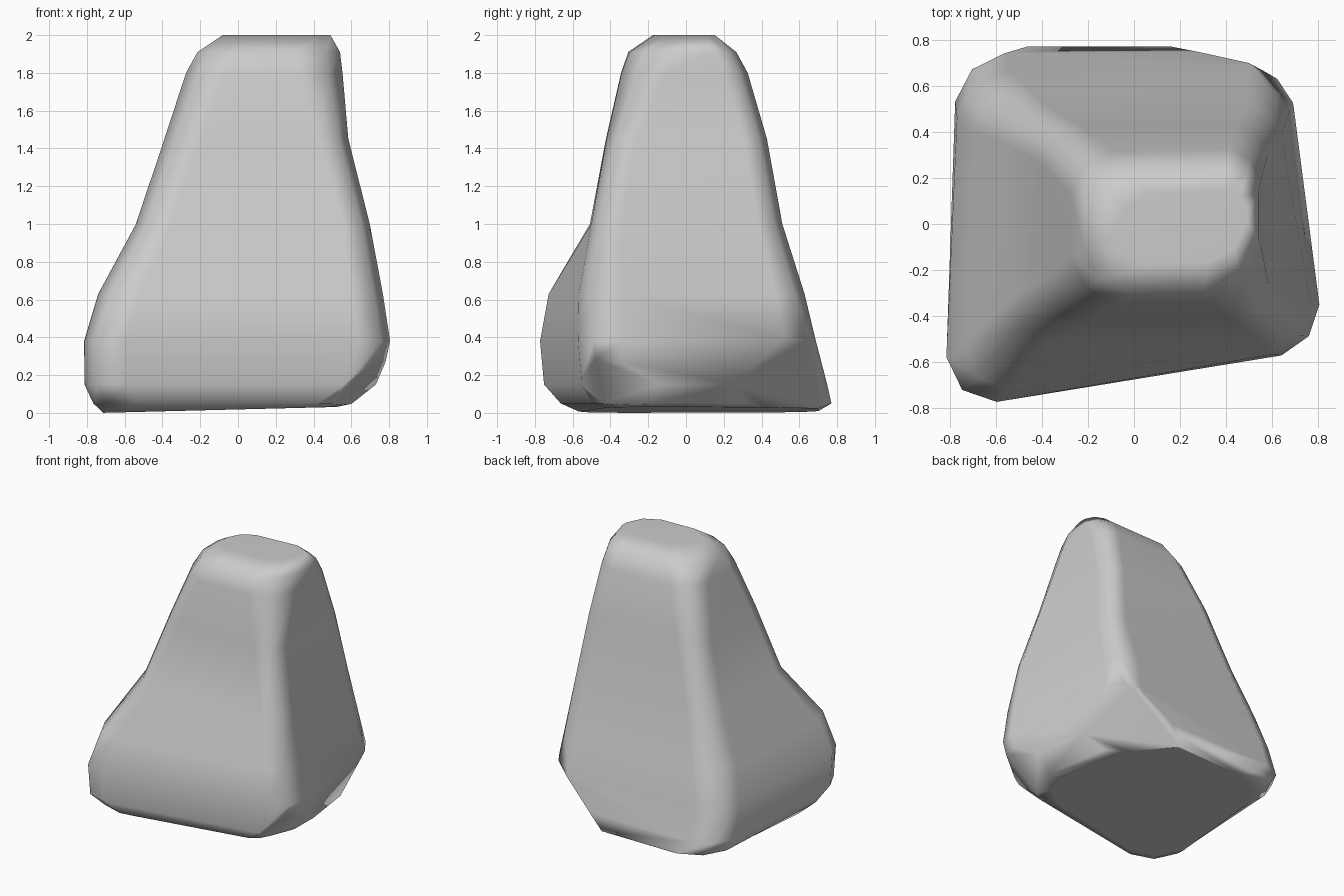
import bpy, bmesh
from mathutils import Vector

if "Cube" in bpy.data.objects:
    bpy.data.objects.remove(bpy.data.objects["Cube"])

# Boulder cross-sections: z, corner cut, then front-left, front-right, back-right, back-left
LEVELS = [
    (0.00, 0.20, (-.74, -.62), (.56, -.38), (.38, .70), (-.62, .70)),
    (0.05, 0.18, (-.78, -.71), (.64, -.45), (.47, .77), (-.70, .77)),
    (0.15, 0.16, (-.82, -.79), (.78, -.52), (.61, .75), (-.77, .74)),
    (0.38, 0.16, (-.825, -.81), (.83, -.54), (.67, .69), (-.76, .67)),
    (0.63, 0.16, (-.75, -.76), (.79, -.54), (.65, .63), (-.69, .61)),
    (1.00, 0.13, (-.54, -.51), (.71, -.50), (.63, .51), (-.54, .51)),
    (1.45, 0.13, (-.39, -.425), (.585, -.42), (.58, .43), (-.39, .42)),
    (1.80, 0.14, (-.275, -.345), (.555, -.34), (.55, .33), (-.275, .31)),
    (1.91, 0.14, (-.215, -.31), (.54, -.295), (.54, .27), (-.215, .25)),
    (2.00, 0.10, (-.09, -.18), (.49, -.16), (.49, .16), (-.07, .12)),
]
CUT = (1.45, 1.2, 1.0, 1.3)      # front-left .. back-left softness


def ring(bm, level):
    """One cross-section: a quad whose corners are rounded with three points."""
    z, cut = level[:2]
    pts = [Vector(p) for p in level[2:]]
    out = []
    for i, p in enumerate(pts):
        c = cut * CUT[i] * (1.4 if i == 1 and z > 1.7 else 1)
        a = p + (pts[i - 1] - p).normalized() * c
        b = p + (pts[(i + 1) % 4] - p).normalized() * c
        mid = p * 0.34 + (a + b) * 0.33
        for q in (a, mid, b):
            tilt = 0.025 * (q.x + 0.73) if z == 0 else 0   # base rises to the right
            out.append(bm.verts.new((q.x, q.y, z + tilt)))
    return out


# Loft the sections into a closed boulder
bm = bmesh.new()
rings = [ring(bm, lv) for lv in LEVELS]
for lo, hi in zip(rings, rings[1:]):
    n = len(lo)
    for i in range(n):
        j = (i + 1) % n
        bm.faces.new((lo[i], lo[j], hi[j], hi[i]))
bm.faces.new(rings[0][::-1])
bm.faces.new(rings[-1])

# Undercut the back-right and front-right base corners by planes
for co, no in (((.66, .60, .42), (.62, .50, -.60)), ((.80, -.48, .34), (.60, -.25, -.66))):
    cut = bmesh.ops.bisect_plane(bm, geom=bm.verts[:] + bm.edges[:] + bm.faces[:],
                                 plane_co=co, plane_no=no, clear_outer=True)
    rim = [e for e in cut["geom_cut"] if isinstance(e, bmesh.types.BMEdge)]
    bmesh.ops.contextual_create(bm, geom=rim)
bmesh.ops.recalc_face_normals(bm, faces=bm.faces)
for f in bm.faces:
    f.smooth = True

mesh = bpy.data.meshes.new("boulder")
bm.to_mesh(mesh)
bm.free()
boulder = bpy.data.objects.new("boulder", mesh)
bpy.context.collection.objects.link(boulder)

# Keep the broad faces flat under smooth shading
weighted = boulder.modifiers.new("flat_faces", "WEIGHTED_NORMAL")
weighted.weight = 70
